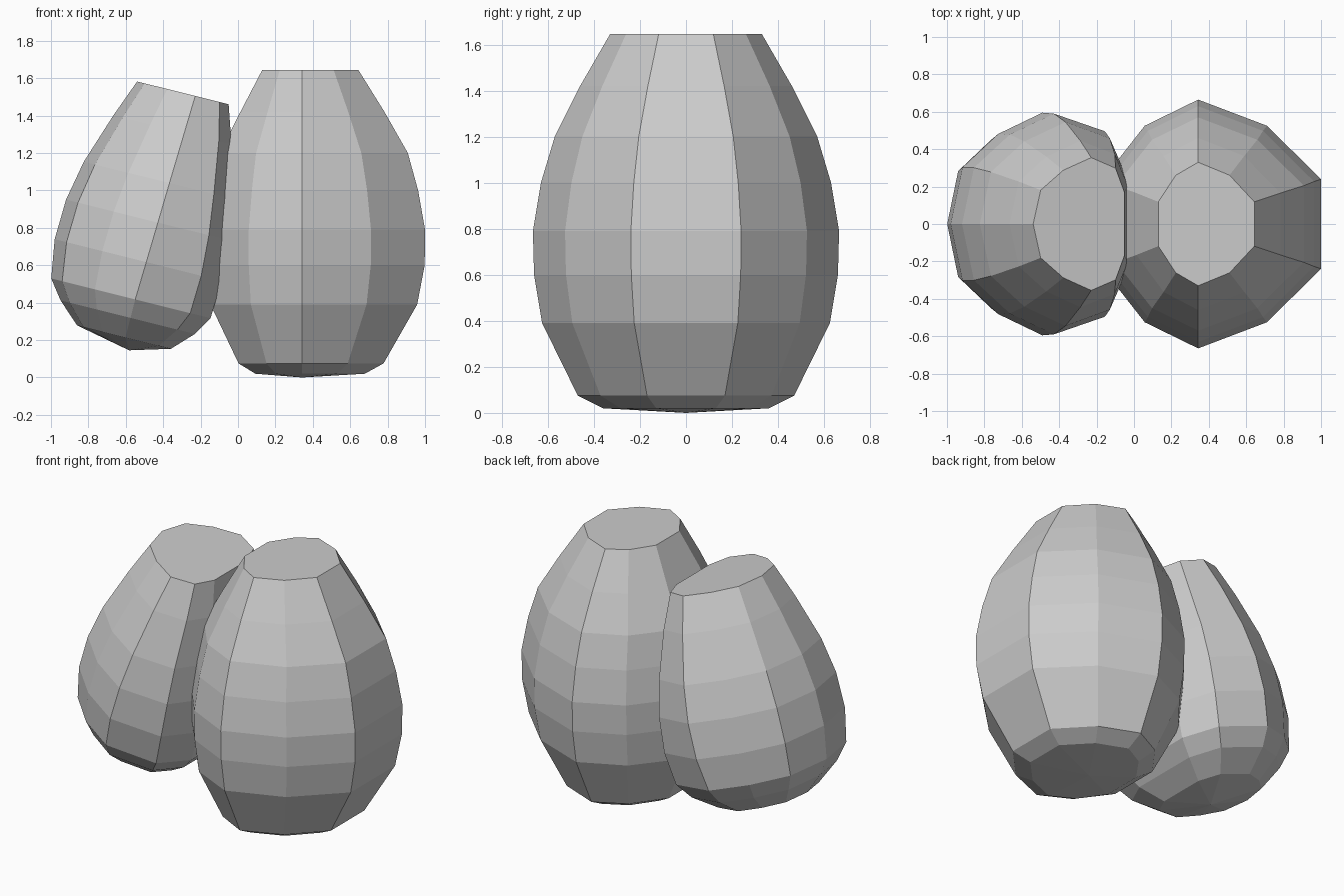
import bpy, bmesh
from math import radians
from mathutils import Matrix

if "Cube" in bpy.data.objects:
    bpy.data.objects.remove(bpy.data.objects["Cube"])


def mirror_ring(half):
    """Complete a half outline (y >= 0) by mirroring it across y = 0."""
    return half + [(x, -y) for x, y in reversed(half) if y > 0]


def faceted_barrel(name, outline, rings, base, tilt):
    """rings: (height, axis x, left reach, right reach, y reach), bottom to top."""
    bm = bmesh.new()
    rows = []
    for z, cx, left, right, ry in rings:
        rows.append([bm.verts.new((cx + x * (right if x > 0 else left), y * ry, z))
                     for x, y in outline])
    n = len(outline)
    for a, b in zip(rows, rows[1:]):
        for i in range(n):
            j = (i + 1) % n
            bm.faces.new((a[i], a[j], b[j], b[i]))
    bm.faces.new(rows[-1])
    # shallow pointed underside
    tip = bm.verts.new(base)
    for i in range(n):
        bm.faces.new((rows[0][(i + 1) % n], rows[0][i], tip))
    bmesh.ops.transform(bm, matrix=Matrix.Rotation(radians(tilt), 4, 'Y'), verts=bm.verts)
    bmesh.ops.recalc_face_normals(bm, faces=bm.faces)
    mesh = bpy.data.meshes.new(name)
    bm.to_mesh(mesh)
    bm.free()
    bpy.context.collection.objects.link(bpy.data.objects.new(name, mesh))


# upright barrel on the right
faceted_barrel(
    "upright_barrel",
    mirror_ring([(1, .36), (.56, .79), (0, 1), (-.56, .79), (-1, .36)]),
    [(.02, .343, .25, .335, .36), (.075, .343, .34, .435, .47),
     (.39, .343, .49, .615, .625), (.60, .343, .51, .655, .66),
     (.79, .343, .51, .657, .665), (1.0, .343, .48, .62, .63),
     (1.2, .343, .44, .565, .57), (1.42, .343, .33, .44, .46),
     (1.645, .343, .213, .30, .33)],
    (.343, 0, 0), 0)

# smaller barrel leaning against it
faceted_barrel(
    "leaning_barrel",
    mirror_ring([(1, .47), (.73, .84), (0, 1), (-.48, .81), (-.87, .51), (-1, 0)]),
    [(.062, -.635, .267, .25, .33), (.17, -.635, .385, .355, .48),
     (.272, -.634, .463, .415, .555), (.48, -.625, .505, .415, .595),
     (.70, -.616, .506, .385, .59), (.92, -.607, .472, .335, .545),
     (1.20, -.595, .39, .26, .445), (1.405, -.586, .32, .184, .355)],
    (-.60, 0, 0), 14)
